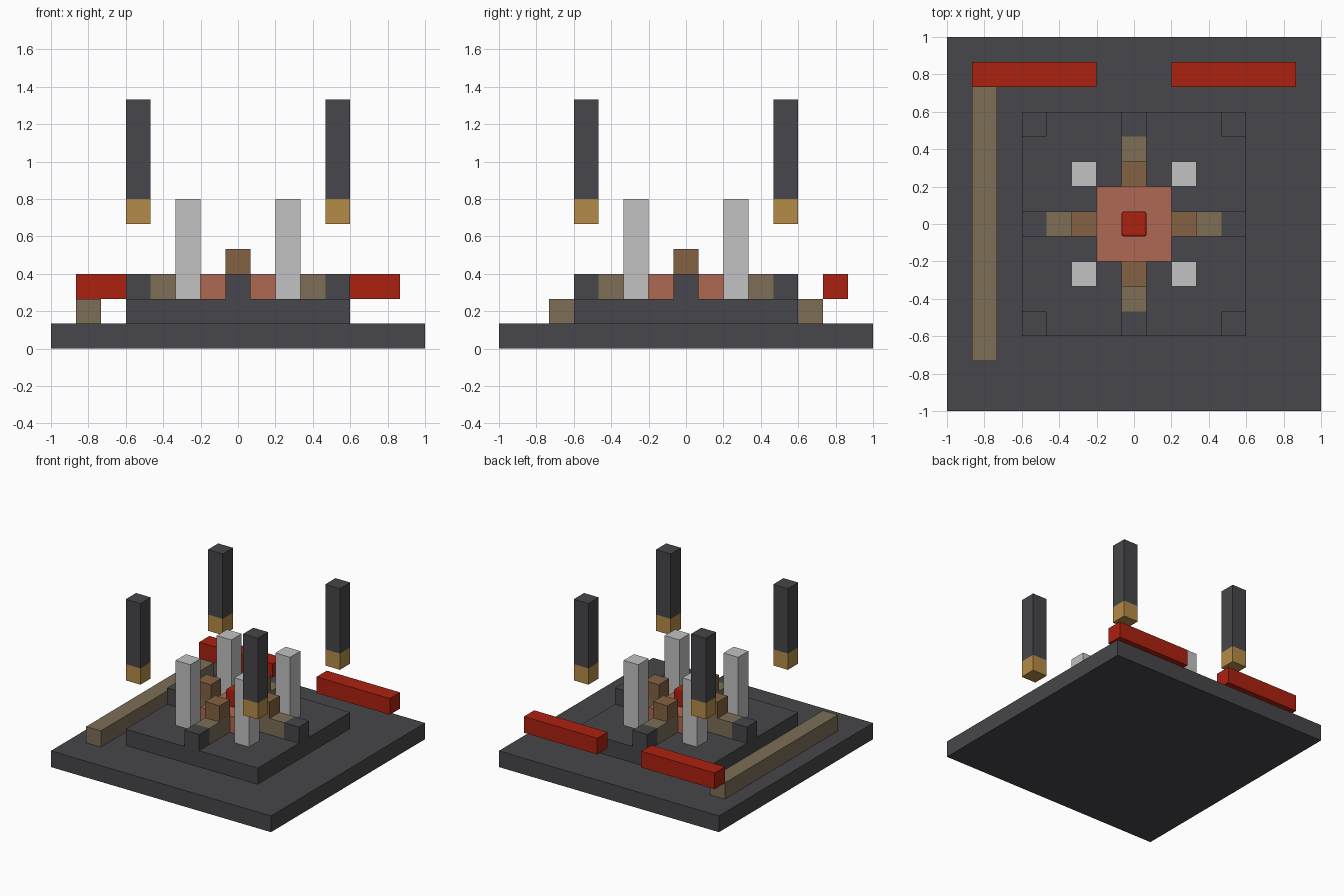
import bpy
import bmesh
from mathutils import Matrix, Vector

cube = bpy.data.objects.get("Cube")
if cube:
    bpy.data.objects.remove(cube, do_unlink=True)

U = 2 / 15  # one block; the base is fifteen blocks wide


def material(name, r, g, b):
    m = bpy.data.materials.new(name)
    m.use_nodes = True
    m.diffuse_color = (r, g, b, 1)
    m.node_tree.nodes["Principled BSDF"].inputs["Base Color"].default_value = (r, g, b, 1)
    return m


charcoal = material("charcoal stone", 0.063, 0.062, 0.069)
red = material("red", 0.41, 0.015, 0.005)
pale = material("pale grey", 0.54, 0.54, 0.54)
salmon = material("salmon clay", 0.43, 0.14, 0.087)
brown = material("brown wood", 0.23, 0.12, 0.056)
khaki = material("khaki wood", 0.205, 0.157, 0.097)
ochre = material("ochre", 0.46, 0.26, 0.063)


def box(name, mat, centre, size):
    """Box from its plan centre and underside, measured in blocks."""
    x, y, z = centre
    bm = bmesh.new()
    bmesh.ops.create_cube(bm, size=1, matrix=Matrix.Diagonal((*(Vector(size) * U), 1)))
    mesh = bpy.data.meshes.new(name)
    bm.to_mesh(mesh)
    bm.free()
    mesh.materials.append(mat)
    obj = bpy.data.objects.new(name, mesh)
    obj.location = Vector((x, y, z + size[2] / 2)) * U
    bpy.context.collection.objects.link(obj)
    return obj


# Stepped platform
box("base_slab", charcoal, (0, 0, 0), (15, 15, 1))
box("upper_slab", charcoal, (0, 0, 1), (9, 9, 1))

# Central hearth
box("hearth", salmon, (0, 0, 2), (3, 3, 1))
ember = box("hearth_core", red, (0, 0, 3), (1, 1, 1))
bevel = ember.modifiers.new("soft_edges", "BEVEL")
bevel.width = 0.01
bevel.segments = 2

# Four stepped arms around the hearth
for side, dx, dy in (("right", -1, 0), ("left", 1, 0), ("front", 0, -1), ("back", 0, 1)):
    box(side + "_end_block", charcoal, (4 * dx, 4 * dy, 2), (1, 1, 1))
    box(side + "_step", khaki, (2.5 * dx, 2.5 * dy, 2), (1 + abs(dx), 1 + abs(dy), 1))
    box(side + "_high_step", brown, (2 * dx, 2 * dy, 3), (1, 1, 1))

# Inner pillars and raised corner columns
for sx, x_name in ((-1, "right"), (1, "left")):
    for sy, y_name in ((-1, "front"), (1, "back")):
        tag = y_name + "_" + x_name
        box(tag + "_pillar", pale, (2 * sx, 2 * sy, 2), (1, 1, 4))
        box(tag + "_lamp", ochre, (4 * sx, 4 * sy, 5), (1, 1, 1))
        box(tag + "_column", charcoal, (4 * sx, 4 * sy, 6), (1, 1, 4))
    # Raised rear beams
    box(x_name + "_rear_beam", red, (4 * sx, 6, 2), (5, 1, 1))

# Long beam on the right side
box("right_long_beam", khaki, (-6, 0, 1), (1, 11, 1))
